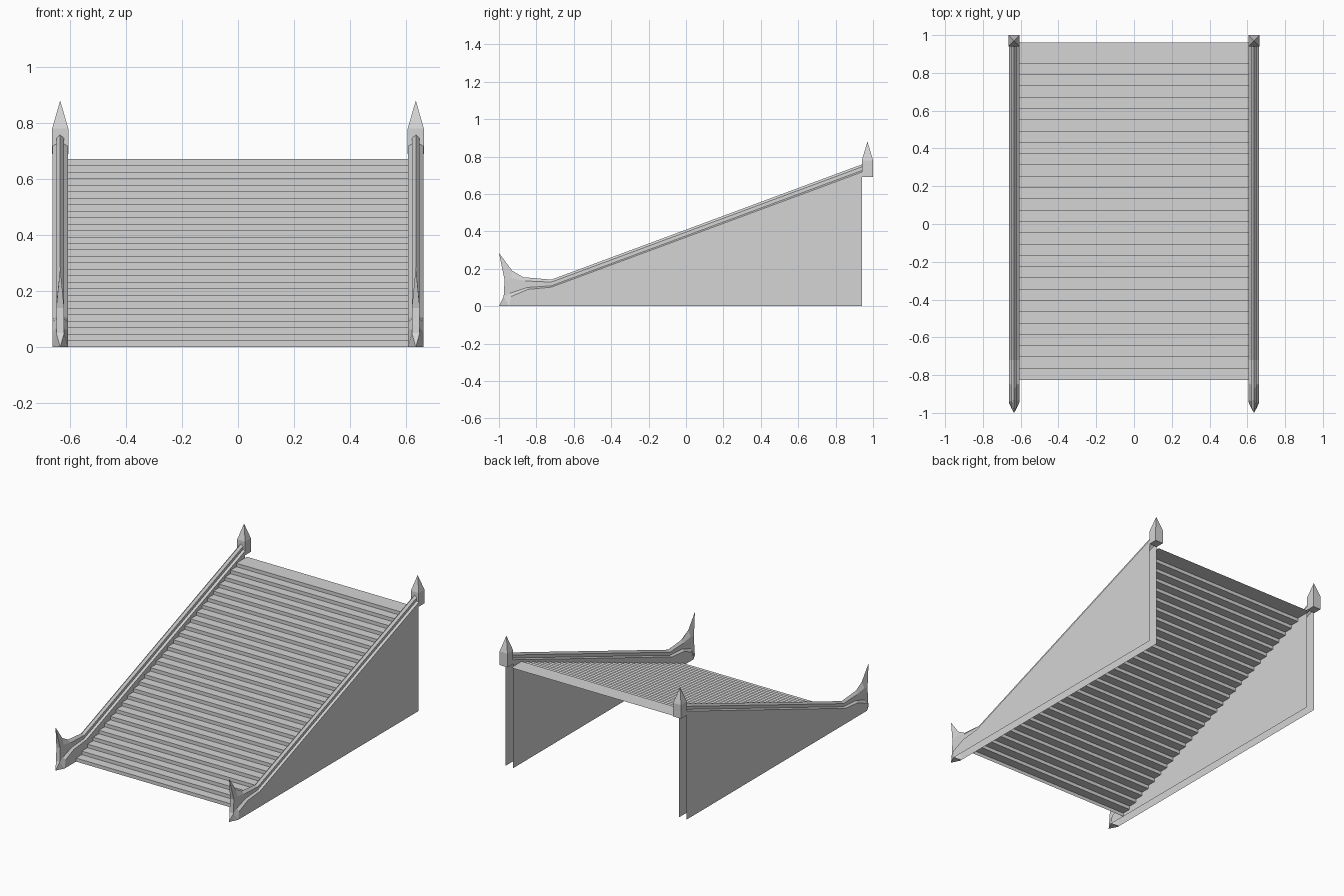
import bpy
import bmesh

cube = bpy.data.objects.get("Cube")
if cube:
    bpy.data.objects.remove(cube, do_unlink=True)

stone = bpy.data.materials.new("pale_grey_stone")
stone.use_nodes = True
GREY = (0.66, 0.66, 0.66, 1)
stone.diffuse_color = GREY
stone.node_tree.nodes["Principled BSDF"].inputs["Base Color"].default_value = GREY


def make(name, verts, faces, mirror=False, recalc=False):
    mesh = bpy.data.meshes.new(name)
    mesh.from_pydata(verts, [], faces)
    if recalc:
        bm = bmesh.new()
        bm.from_mesh(mesh)
        bmesh.ops.recalc_face_normals(bm, faces=bm.faces[:])
        bm.to_mesh(mesh)
        bm.free()
    mesh.materials.append(stone)
    obj = bpy.data.objects.new(name, mesh)
    bpy.context.collection.objects.link(obj)
    if mirror:
        obj.modifiers.new("mirror", 'MIRROR').use_mirror_merge = False
    return obj


RAIL_X = 0.635      # centre line of the balustrade
HALF = 0.028        # half its width
NECK = 0.014        # half the width of the handrail neck

# Stairs: one open zigzag sheet of risers and treads
STEPS = 29
RUN, RISE = 0.0598, 0.672 / STEPS
profile = [(-0.825, 0)]
for i in range(STEPS):
    y = -0.825 + i * RUN
    back = 0.96 if i == STEPS - 1 else y + RUN
    profile += [(y, (i + 1) * RISE), (back, (i + 1) * RISE)]
edge = RAIL_X - HALF
verts = [(x, y, z) for y, z in profile for x in (-edge, edge)]
faces = [(2 * i, 2 * i + 1, 2 * i + 3, 2 * i + 2) for i in range(len(profile) - 1)]
make("stairs", verts, faces)

# Side walls: an outer and an inner sheet, open at the back and below
outline = [(0.94, 0), (0.94, 0.705), (-0.72, 0.092), (-0.84, 0.08),
           (-0.93, 0.045), (-0.935, 0)]
for name, side in (("outer_wall", 1), ("inner_wall", -1)):
    pts = [(RAIL_X + side * HALF, y, z) for y, z in outline]
    make(name, pts, [tuple(range(len(pts)))[::side]], mirror=True)

# Handrail: half-sections (base, shoulder, neck foot, neck top, ridge) in y, z
sections = [[(0.94, 0.705 + h) for h in (0, 0.012, 0.02, 0.04, 0.053)],
            [(-0.72, 0.092 + h) for h in (0, 0.01, 0.017, 0.037, 0.05)],
            [(-0.84, 0.08), (-0.845, 0.09), (-0.85, 0.1), (-0.86, 0.135), (-0.87, 0.155)],
            [(-0.93, 0.045), (-0.935, 0.052), (-0.94, 0.07), (-0.935, 0.15), (-0.93, 0.19)],
            [(-0.935, 0), (-0.945, 0), (-0.975, 0.05), (-0.97, 0.14), (-1, 0.285)]]
widths = (HALF, HALF, NECK, NECK, 0)
verts = []
for sec in sections:
    pts = list(zip(widths, sec))
    verts += [(RAIL_X + w, y, z) for w, (y, z) in pts]
    verts += [(RAIL_X - w, y, z) for w, (y, z) in pts[-2::-1]]
n = 9
faces = [(s * n + i, s * n + i + 1, (s + 1) * n + i + 1, (s + 1) * n + i)
         for s in range(len(sections) - 1) for i in range(n - 1)]
# Upswept front horn and pointed toe
e = (len(sections) - 1) * n
toe = len(verts)
verts.append((RAIL_X, -1, 0))
faces += [(e + 3, e + 4, e + 5), (e + 2, e + 3, e + 5, e + 6),
          (e + 2, e + 6, toe), (e + 1, e + 2, toe), (e + 6, e + 7, toe),
          (e, e + 1, toe, e + 7, e + 8)]
make("handrail", verts, faces, mirror=True, recalc=True)

# Top posts: square block with a pyramid point
ring = [(-1, -1), (1, -1), (1, 1), (-1, 1)]
verts = [(RAIL_X + a * 0.029, 0.97 + b * 0.03, z) for z in (0.69, 0.78) for a, b in ring]
verts.append((RAIL_X, 0.97, 0.88))
faces = [(3, 2, 1, 0)]
for i in range(4):
    j = (i + 1) % 4
    faces += [(i, j, j + 4, i + 4), (i + 4, j + 4, 8)]
make("top_post", verts, faces, mirror=True)
